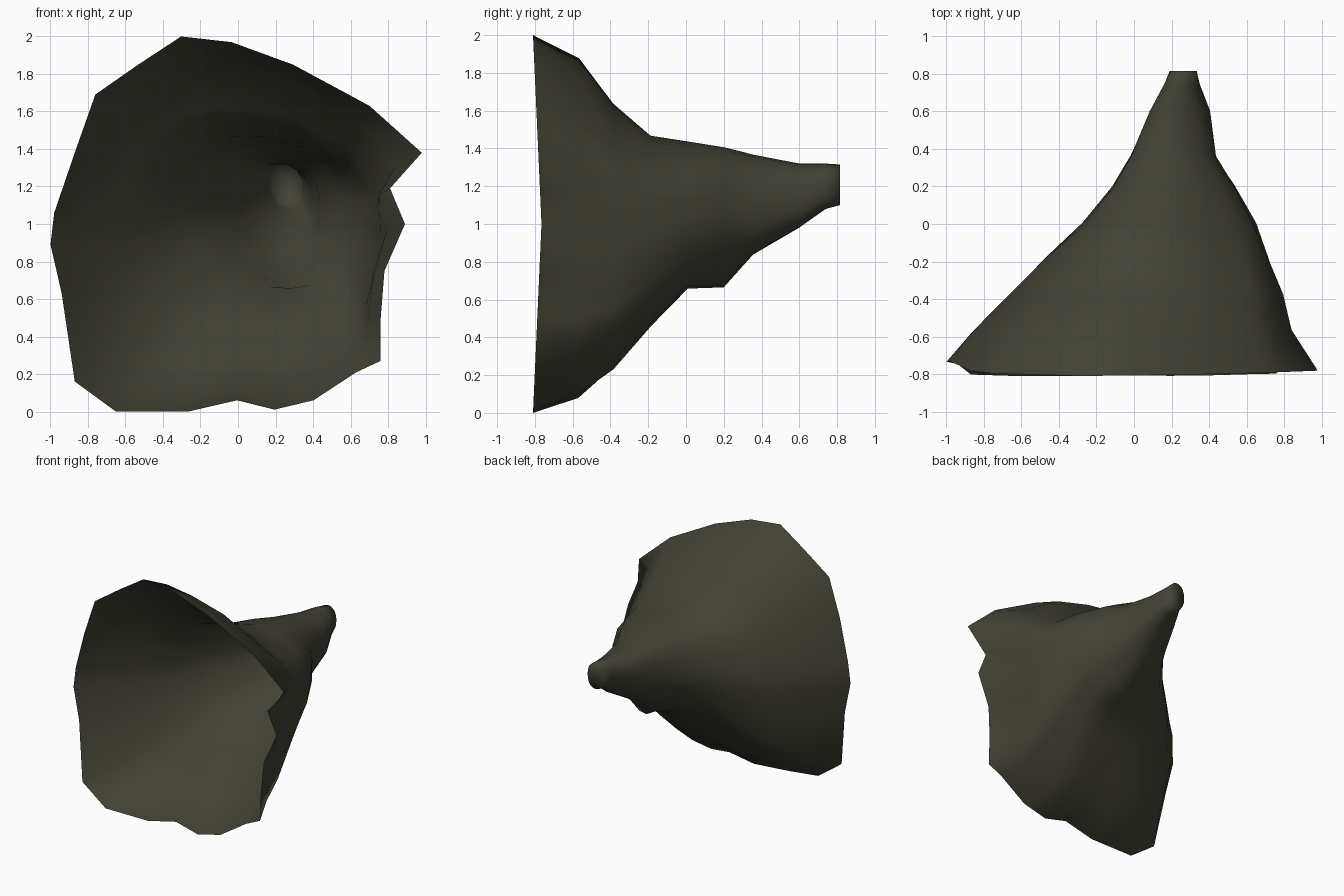
import bpy, math, random

if "Cube" in bpy.data.objects:
    bpy.data.objects.remove(bpy.data.objects["Cube"])
random.seed(4)

# Ragged front rim, (x, z), clockwise from the top
RIM = [(-0.3, 2.0), (-0.03, 1.97), (0.3, 1.85), (0.71, 1.63), (0.99, 1.38), (0.82, 1.19),
       (0.9, 1.0), (0.79, 0.75), (0.77, 0.5), (0.77, 0.27), (0.64, 0.21), (0.41, 0.06),
       (0.2, 0.01), (0.0, 0.06), (-0.26, 0.0), (-0.65, 0.0), (-0.87, 0.16), (-0.94, 0.63),
       (-1.0, 0.89), (-0.98, 1.06), (-0.87, 1.38), (-0.76, 1.69), (-0.53, 1.85)]
# Sections front to back: y, left, right, bottom, top, roundness, crumple, lean
RINGS = [(-0.78, -1.0, 0.99, 0.0, 2.0, 0.0, 0.0, 0.0),
         (-0.57, -0.87, 0.87, 0.07, 1.88, 0.25, 0.006, 0.0),
         (-0.38, -0.69, 0.81, 0.23, 1.65, 0.5, 0.01, 0.0),
         (-0.2, -0.49, 0.75, 0.44, 1.48, 0.75, 0.012, 0.0),
         (0.0, -0.28, 0.66, 0.65, 1.435, 0.9, 0.012, 0.0),
         (0.2, -0.12, 0.54, 0.77, 1.41, 1.0, 0.01, -0.05),
         (0.36, -0.02, 0.44, 0.85, 1.365, 1.0, 0.008, -0.1),
         (0.6, 0.09, 0.40, 0.98, 1.32, 1.0, 0.004, -0.2),
         (0.74, 0.16, 0.35, 1.08, 1.32, 1.0, 0.0, -0.15),
         (0.815, 0.19, 0.335, 1.10, 1.315, 1.0, 0.0, 0.0)]

n = len(RIM)
verts, faces = [], []
for y, x0, x1, z0, z1, rnd, crumple, lean in RINGS:
    for x, z in RIM:
        a = math.atan2(z - 1, x)
        c, s = math.cos(a), math.sin(a)
        k = (abs(c) ** 2.3 + abs(s) ** 2.3) ** (-1 / 2.3)
        u = x * (1 - rnd) + c * k * rnd
        v = (z - 1) * (1 - rnd) + s * k * rnd
        j = 1 + random.uniform(-1.5, 0.5) * crumple * 2
        if rnd == 0:
            py = -0.765 - 0.045 * abs(z - 1) + (0.035 if x < -0.9 else 0)
        else:
            py = y + random.uniform(-1, 1) * crumple
        px = (x0 + x1) / 2 + u * j * (x1 - x0) / 2 + lean * v * (z1 - z0) / 2
        pz = (z0 + z1) / 2 + v * j * (z1 - z0) / 2
        # Small pocket sagging under the neck
        if v < -0.3 and 0.1 < y < 0.5:
            pz -= 0.12 * math.exp(-((px - 0.24) / 0.14) ** 2 - ((y - 0.22) / 0.09) ** 2)
        verts.append((px, py, pz))
for r in range(len(RINGS) - 1):
    for i in range(n):
        p, q = r * n + i, r * n + (i + 1) % n
        faces.append((p, p + n, q + n, q))
# Closed blunt tip
faces.append(tuple(range((len(RINGS) - 1) * n, len(RINGS) * n)))

mesh = bpy.data.meshes.new("crumpled_funnel")
mesh.from_pydata(verts, [], faces)
funnel = bpy.data.objects.new("crumpled_funnel", mesh)
bpy.context.collection.objects.link(funnel)
mat = bpy.data.materials.new("dark olive")
mat.diffuse_color = (0.054, 0.053, 0.035, 1)
mat.use_nodes = True
mat.node_tree.nodes["Principled BSDF"].inputs["Base Color"].default_value = mat.diffuse_color
mesh.materials.append(mat)

# Consistent normals and soft shading
bpy.context.view_layer.objects.active = funnel
funnel.select_set(True)
bpy.ops.object.mode_set(mode='EDIT')
bpy.ops.mesh.select_all(action='SELECT')
bpy.ops.mesh.normals_make_consistent(inside=False)
bpy.ops.object.mode_set(mode='OBJECT')
bpy.ops.object.shade_smooth_by_angle(angle=math.radians(100))
